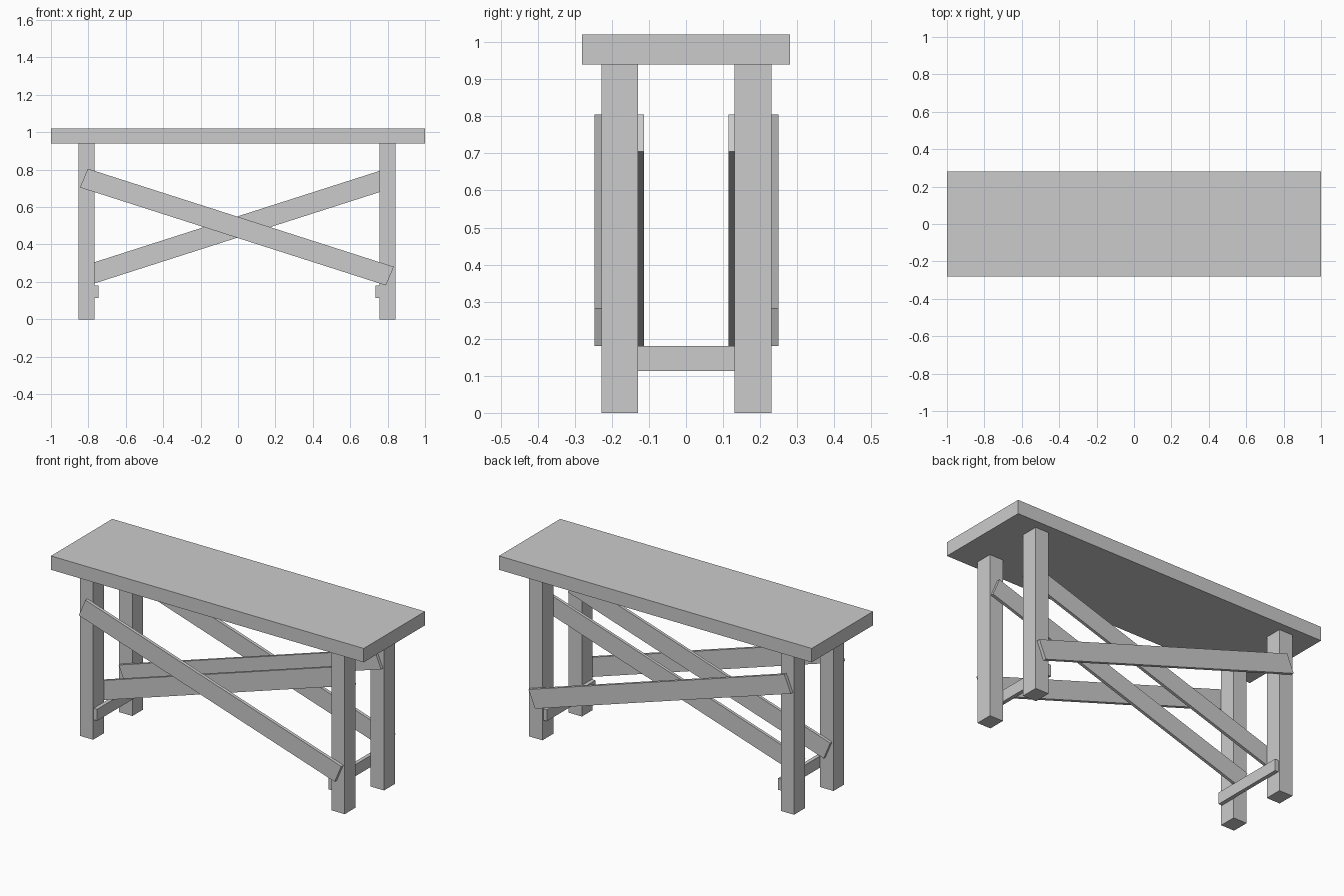
import bpy

if "Cube" in bpy.data.objects:
    bpy.data.objects.remove(bpy.data.objects["Cube"])


def prism(name, outline, y0, y1):
    """Extrude an (x, z) outline, counter-clockwise from the front, from y0 to y1."""
    n = len(outline)
    verts = [(x, y, z) for y in (y0, y1) for x, z in outline]
    faces = [tuple(range(n)), tuple(reversed(range(n, 2 * n)))]
    faces += [(i, i + n, (i + 1) % n + n, (i + 1) % n) for i in range(n)]
    mesh = bpy.data.meshes.new(name)
    mesh.from_pydata(verts, [], faces)
    obj = bpy.data.objects.new(name, mesh)
    bpy.context.collection.objects.link(obj)
    return obj


def box(name, x0, x1, y0, y1, z0, z1):
    return prism(name, [(x0, z0), (x1, z0), (x1, z1), (x0, z1)], y0, y1)


# Table top
box("table_top", -1, 1, -0.28, 0.28, 0.94, 1.02)

CX = -0.005  # centre of the leg frame
rows = {"front": (-0.228, -0.130), "back": (0.131, 0.230)}

# Legs and low cross rails on their inner faces
for side, s in (("left", -1), ("right", 1)):
    a, b = sorted((CX + s * 0.762, CX + s * 0.847))
    for row, (y0, y1) in rows.items():
        box(f"{row}_{side}_leg", a, b, y0, y1, 0, 0.94)
    a, b = sorted((CX + s * 0.740, CX + s * 0.762))
    box(f"{side}_low_rail", a, b, -0.222, 0.222, 0.113, 0.18)

# Diagonal braces: falling ones outside the legs, rising ones inside
falling = [(-0.840, 0.705), (0.796, 0.181), (0.838, 0.281), (-0.798, 0.805)]
rising = [(-x, z) for x, z in reversed(falling)]
for row, (y0, y1) in rows.items():
    outer = (y0 - 0.019, y0) if row == "front" else (y1, y1 + 0.019)
    inner = (y1, y1 + 0.017) if row == "front" else (y0 - 0.017, y0)
    prism(f"{row}_outer_brace", [(x + CX, z) for x, z in falling], *outer)
    prism(f"{row}_inner_brace", [(x + CX, z) for x, z in rising], *inner)
